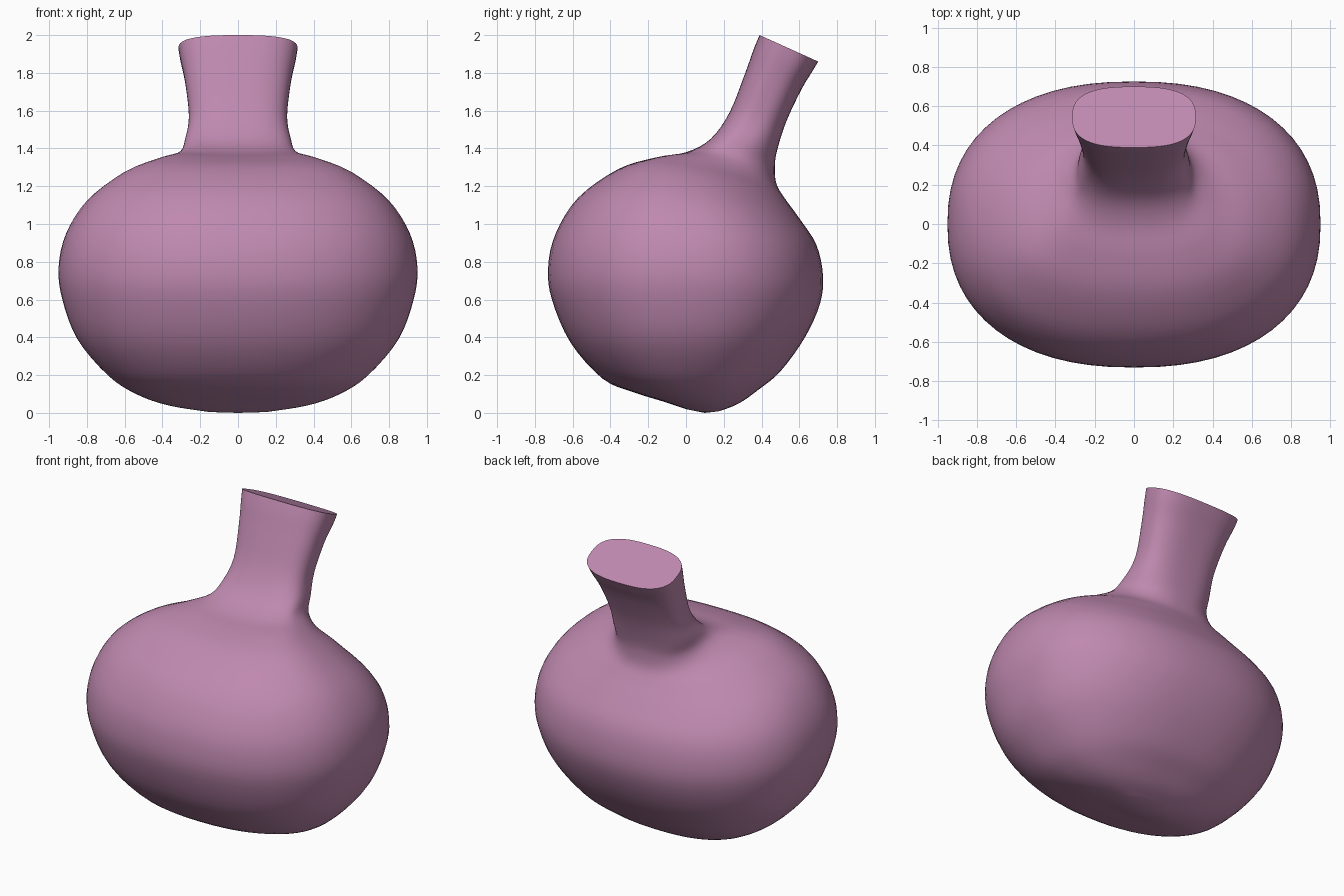
import bpy
import bmesh
import math

SEGMENTS = 64      # points around each ring
STEPS = 4          # interpolated rings between stations

default_cube = bpy.data.objects.get("Cube")
if default_cube:
    bpy.data.objects.remove(default_cube, do_unlink=True)

# One flat colour
mauve = bpy.data.materials.new("dusty_mauve")
mauve.use_nodes = True
colour = (0.52, 0.25, 0.43, 1.0)
mauve.diffuse_color = colour
mauve.node_tree.nodes["Principled BSDF"].inputs["Base Color"].default_value = colour
mauve.node_tree.nodes["Principled BSDF"].inputs["Roughness"].default_value = 0.7

# Ring stations from foot to mouth:
# front y, front z, back y, back z, side y, side z, half width
stations = [
    (0.0, 0.02, 0.18, 0.01, 0.1, 0.005, 0.15),
    (-0.12, 0.06, 0.28, 0.05, 0.08, 0.04, 0.37),
    (-0.28, 0.11, 0.38, 0.12, 0.06, 0.1, 0.54),
    (-0.44, 0.18, 0.5, 0.22, 0.03, 0.2, 0.69),
    (-0.61, 0.37, 0.63, 0.4, 0.01, 0.39, 0.85),
    (-0.71, 0.6, 0.71, 0.58, 0.0, 0.6, 0.93),
    (-0.73, 0.77, 0.725, 0.73, 0.0, 0.77, 0.95),
    (-0.69, 0.95, 0.69, 0.89, 0.0, 0.95, 0.91),
    (-0.57, 1.14, 0.6, 1.03, 0.0, 1.12, 0.8),
    (-0.36, 1.29, 0.52, 1.14, 0.02, 1.26, 0.61),
    (-0.17, 1.35, 0.48, 1.21, 0.08, 1.335, 0.42),
    (0.0, 1.38, 0.47, 1.29, 0.2, 1.375, 0.31),
    (0.13, 1.45, 0.48, 1.38, 0.3, 1.45, 0.28),
    (0.23, 1.59, 0.53, 1.54, 0.38, 1.57, 0.26),
    (0.31, 1.79, 0.61, 1.71, 0.46, 1.75, 0.28),
    (0.36, 1.93, 0.67, 1.81, 0.52, 1.87, 0.305),
    (0.39, 2.0, 0.7, 1.86, 0.545, 1.93, 0.315),
]


def smooth_stations(keys):
    """Pass a smooth curve through every station."""
    last = len(keys) - 1
    result = []
    for i in range(last):
        a, b, c, d = (keys[min(max(i + k, 0), last)] for k in (-1, 0, 1, 2))
        for step in range(STEPS):
            t = step / STEPS
            result.append([
                q + t * ((r - p) + t * ((2 * p - 5 * q + 4 * r - s)
                                        + t * (3 * (q - r) + s - p))) / 2
                for p, q, r, s in zip(a, b, c, d)])
    return result + [list(keys[-1])]


def signed_power(value, power):
    return math.copysign(abs(value) ** power, value)


def ring_points(station, squareness):
    """A rounded oval through the front, back and side points."""
    fy, fz, by, bz, sy, sz, width = station
    for k in range(SEGMENTS):
        angle = math.tau * k / SEGMENTS
        s = signed_power(math.sin(angle), 2 / squareness)
        x = width * signed_power(math.cos(angle), 2 / squareness)
        y = sy + s * (by - fy) / 2 + s * s * ((by + fy) / 2 - sy)
        z = sz + s * (bz - fz) / 2 + s * s * ((bz + fz) / 2 - sz)
        yield x, y, z


# Body and leaning neck in one continuous skin
bm = bmesh.new()
rings = []
for station in smooth_stations(stations):
    neck_blend = min(max((station[5] - 1.2) / 0.3, 0), 1)
    squareness = 2.3 + 0.4 * neck_blend
    rings.append([bm.verts.new(p) for p in ring_points(station, squareness)])

for lower, upper in zip(rings, rings[1:]):
    for k in range(SEGMENTS):
        n = (k + 1) % SEGMENTS
        bm.faces.new((lower[k], lower[n], upper[n], upper[k]))

# Rounded foot and flat closed mouth
foot = bm.verts.new((0, 0.1, 0))
for k in range(SEGMENTS):
    bm.faces.new((foot, rings[0][(k + 1) % SEGMENTS], rings[0][k]))
bm.faces.new(rings[-1])
bmesh.ops.recalc_face_normals(bm, faces=bm.faces)

mesh = bpy.data.meshes.new("flask_body")
bm.to_mesh(mesh)
bm.free()
flask = bpy.data.objects.new("flask_body", mesh)
bpy.context.collection.objects.link(flask)
mesh.materials.append(mauve)

# Soft shading with a crisp rim
bpy.ops.object.select_all(action="DESELECT")
flask.select_set(True)
bpy.context.view_layer.objects.active = flask
bpy.ops.object.shade_smooth_by_angle(angle=math.radians(40))
